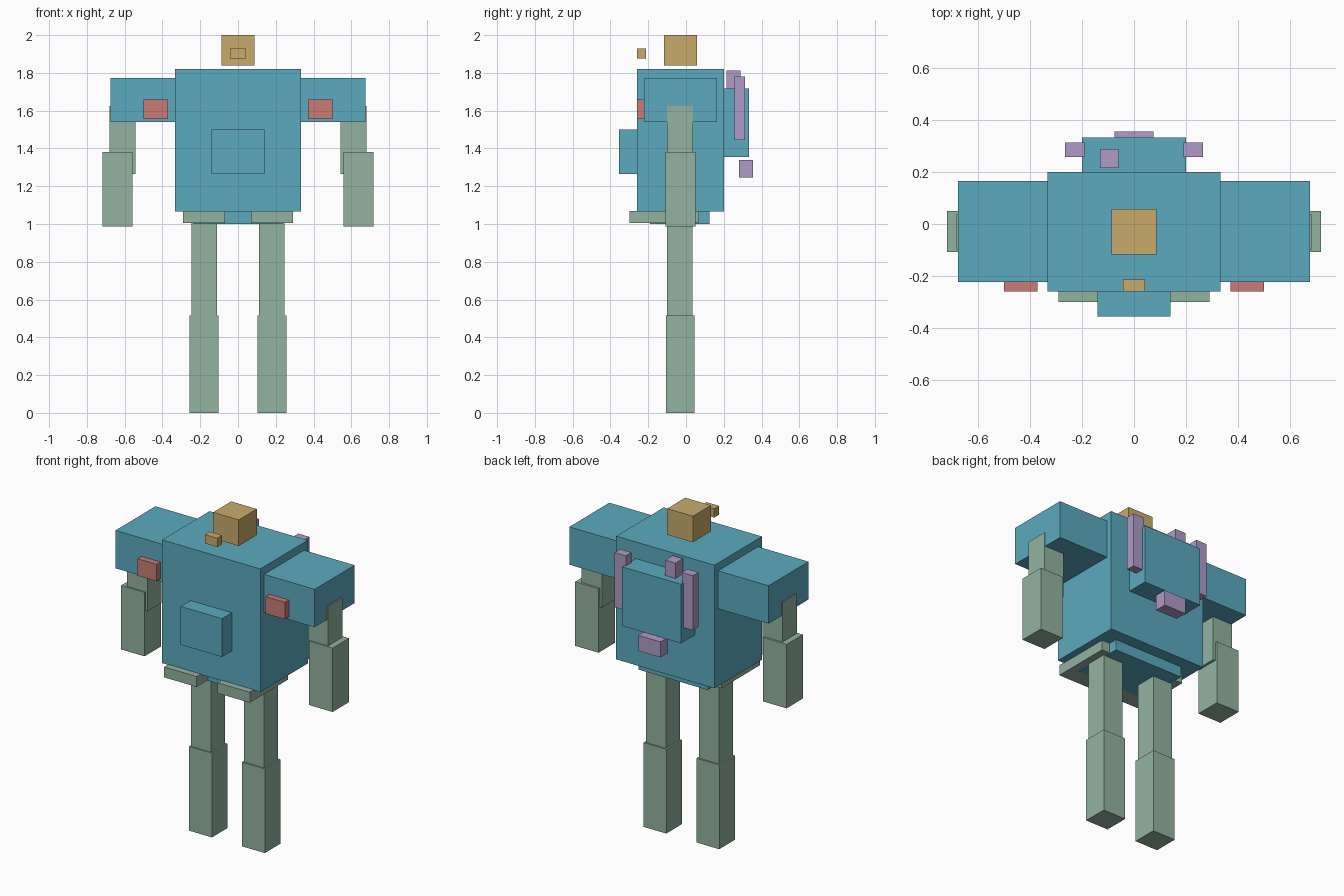
import bpy

if "Cube" in bpy.data.objects:
    bpy.data.objects.remove(bpy.data.objects["Cube"])


def material(name, rgb):
    m = bpy.data.materials.new(name)
    m.diffuse_color = (*rgb, 1)
    m.use_nodes = True
    m.node_tree.nodes["Principled BSDF"].inputs["Base Color"].default_value = m.diffuse_color
    return m


BLUE = material("steel blue", (0.105, 0.40, 0.52))
GREEN = material("sage green", (0.29, 0.45, 0.35))
TAN = material("tan", (0.58, 0.41, 0.15))
RED = material("soft red", (0.57, 0.20, 0.18))
PURPLE = material("lavender", (0.43, 0.33, 0.57))


def box(name, mat, x, y, z):
    """Box spanning the given (min, max) ranges."""
    bpy.ops.mesh.primitive_cube_add(size=1, location=[(a + b) / 2 for a, b in (x, y, z)])
    ob = bpy.context.object
    ob.name = name
    ob.scale = [b - a for a, b in (x, y, z)]
    bpy.ops.object.transform_apply(location=False, rotation=False, scale=True)
    ob.data.materials.append(mat)
    return ob


def pair(name, mat, x, y, z):
    """Right box and its mirror on the left."""
    box(name + "_right", mat, x, y, z)
    box(name + "_left", mat, (-x[1], -x[0]), y, z)


# Body and head
box("torso", BLUE, (-0.333, 0.333), (-0.26, 0.20), (1.065, 1.82))
box("belly_pouch", BLUE, (-0.14, 0.14), (-0.355, -0.26), (1.265, 1.50))
box("head", TAN, (-0.087, 0.087), (-0.117, 0.058), (1.84, 2.0))
box("nose", TAN, (-0.042, 0.042), (-0.26, -0.213), (1.876, 1.93))

# Hips
box("pelvis", BLUE, (-0.235, 0.235), (-0.19, 0.125), (1.0, 1.066))
pair("hip_plate", GREEN, (0.07, 0.29), (-0.30, 0.07), (1.004, 1.068))

# Arms
pair("shoulder", BLUE, (0.333, 0.675), (-0.222, 0.165), (1.54, 1.772))
pair("shoulder_badge", RED, (0.37, 0.50), (-0.26, -0.222), (1.556, 1.66))
pair("upper_arm", GREEN, (0.543, 0.681), (-0.10, 0.037), (1.265, 1.625))
pair("lower_arm", GREEN, (0.558, 0.717), (-0.108, 0.05), (0.988, 1.38))

# Legs
pair("upper_leg", GREEN, (0.112, 0.247), (-0.10, 0.035), (0.45, 1.05))
pair("lower_leg", GREEN, (0.102, 0.257), (-0.107, 0.045), (0.0, 0.516))

# Backpack with attached gear
box("backpack", BLUE, (-0.20, 0.20), (0.20, 0.333), (1.356, 1.718))
pair("backpack_side_pole", PURPLE, (0.19, 0.265), (0.257, 0.312), (1.445, 1.78))
box("backpack_top_block", PURPLE, (-0.13, -0.06), (0.215, 0.288), (1.71, 1.812))
pair("backpack_bottom_roll", PURPLE, (0.0, 0.075), (0.28, 0.355), (1.245, 1.34))
